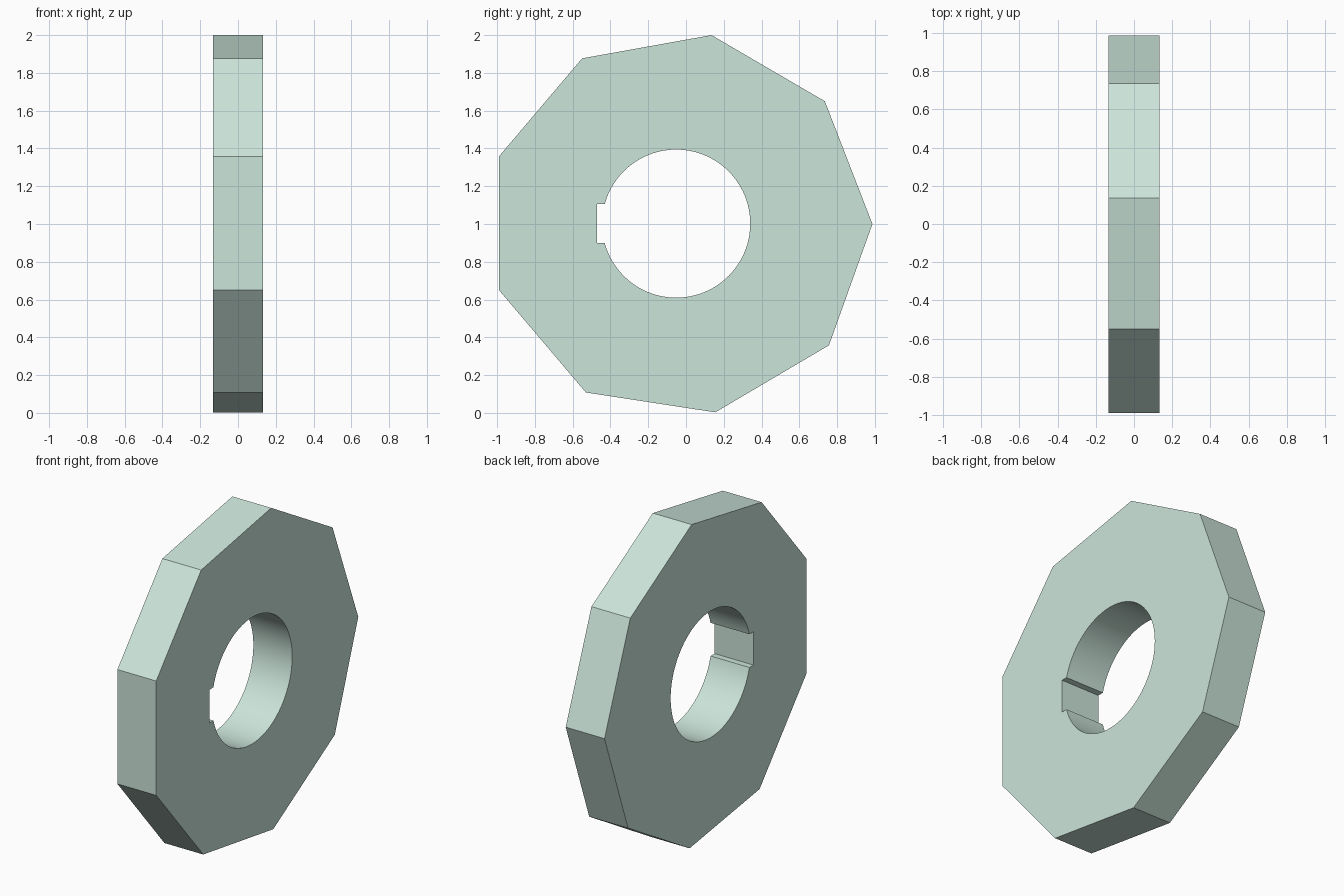
import bpy, bmesh, math

if "Cube" in bpy.data.objects:
    bpy.data.objects.remove(bpy.data.objects["Cube"])

HALF = 0.133              # half thickness along x
CY, CZ, R = -0.052, 1.002, 0.392   # bore centre and radius
SLOT_Y, SLOT_H = -0.47, 0.103      # keyway floor and half height

# Nine-sided outer rim (y, z)
rim = [(0.987, 1.0), (0.735, 1.65), (0.135, 2.0), (-0.55, 1.877), (-0.99, 1.358),
       (-0.99, 0.65), (-0.53, 0.108), (0.155, 0.003), (0.757, 0.358)]

# Round bore with a keyway on the -y side
a = math.pi - math.asin(SLOT_H / R)
n = 88
bore = [(CY + R * math.cos(t), CZ + R * math.sin(t))
        for t in (-a + 2 * a * i / n for i in range(n + 1))]
bore += [(SLOT_Y, CZ + SLOT_H), (SLOT_Y, CZ - SLOT_H)]


def add_loop(bm, points):
    verts = [bm.verts.new((-HALF, y, z)) for y, z in points]
    return [bm.edges.new((verts[i - 1], verts[i])) for i in range(len(verts))]


# Fill between the two outlines, then extrude to a solid plate
bm = bmesh.new()
edges = add_loop(bm, rim) + add_loop(bm, bore)
bmesh.ops.triangle_fill(bm, edges=edges, use_beauty=True, use_dissolve=False)
ext = bmesh.ops.extrude_face_region(bm, geom=bm.faces[:], use_keep_orig=True)
moved = [g for g in ext["geom"] if isinstance(g, bmesh.types.BMVert)]
bmesh.ops.translate(bm, verts=moved, vec=(2 * HALF, 0, 0))
bmesh.ops.recalc_face_normals(bm, faces=bm.faces[:])

mesh = bpy.data.meshes.new("nut_plate")
bm.to_mesh(mesh)
bm.free()
plate = bpy.data.objects.new("nut_plate", mesh)
bpy.context.collection.objects.link(plate)

# Pale green finish
mat = bpy.data.materials.new("pale_green")
mat.diffuse_color = (0.60, 0.78, 0.70, 1)
mat.use_nodes = True
mat.node_tree.nodes["Principled BSDF"].inputs["Base Color"].default_value = mat.diffuse_color
mesh.materials.append(mat)

# Smooth bore, sharp corners
bpy.context.view_layer.objects.active = plate
plate.select_set(True)
bpy.ops.object.shade_smooth_by_angle(angle=math.radians(25))
